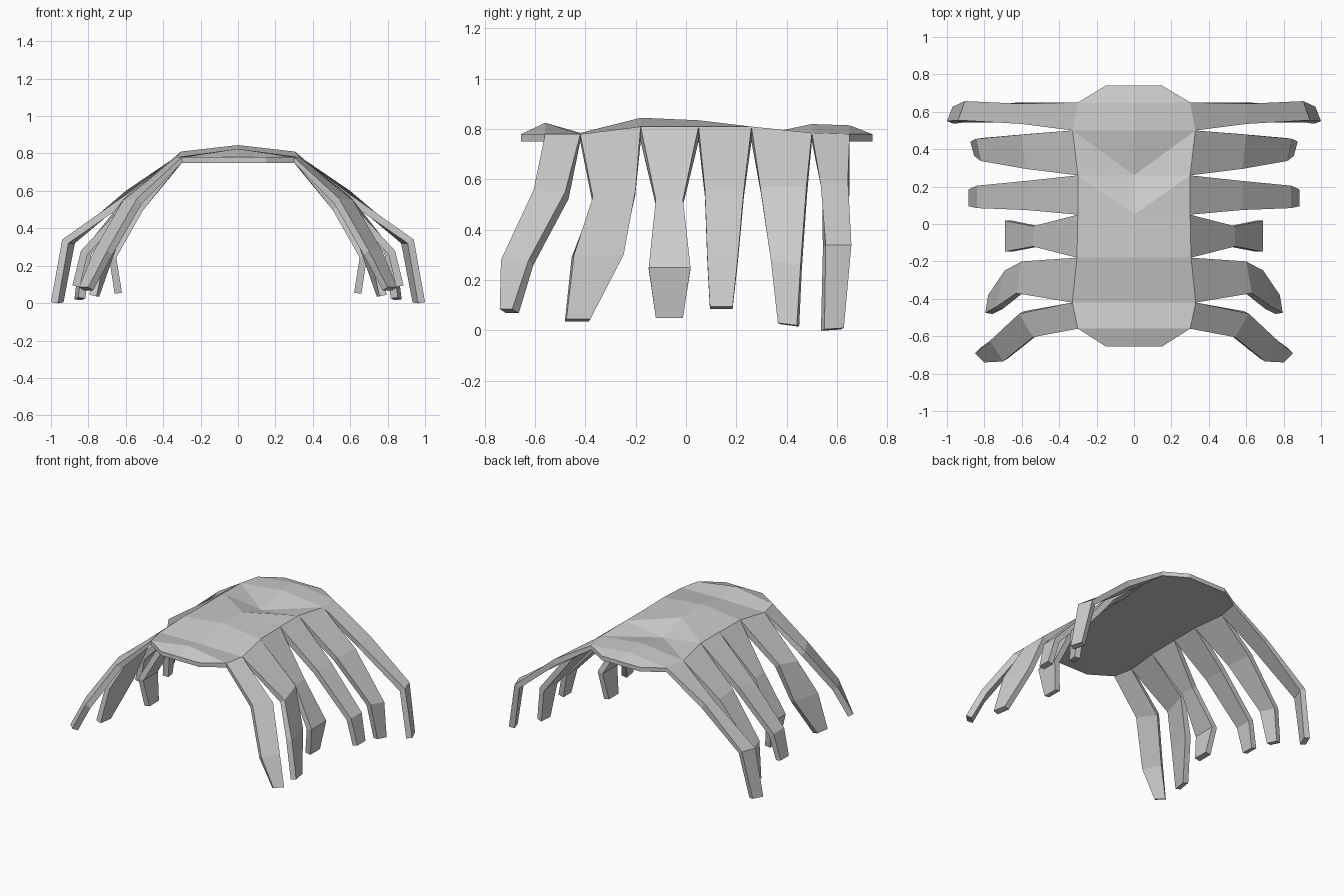
import bpy, bmesh
from mathutils import Vector

if "Cube" in bpy.data.objects:
    bpy.data.objects.remove(bpy.data.objects["Cube"])

BOTTOM = 0.75


def make(name, bm):
    bmesh.ops.recalc_face_normals(bm, faces=bm.faces)
    me = bpy.data.meshes.new(name)
    bm.to_mesh(me)
    bm.free()
    ob = bpy.data.objects.new(name, me)
    bpy.context.collection.objects.link(ob)
    m = ob.modifiers.new("Mirror", 'MIRROR')
    m.use_axis[0] = True
    return ob


# Body shell: y, half width, edge height, ridge height
rows = [(-0.655, 0.15, 0.78, 0.78), (-0.56, 0.30, 0.78, 0.825),
        (-0.42, 0.33, 0.78, 0.785), (-0.18, 0.305, 0.81, 0.845),
        (0.05, 0.30, 0.81, 0.835), (0.26, 0.30, 0.81, 0.77),
        (0.50, 0.328, 0.785, 0.82), (0.65, 0.30, 0.78, 0.815),
        (0.74, 0.15, 0.78, 0.78)]
bm = bmesh.new()
ring = []
for y, w, edge, ridge in rows:
    ring.append([bm.verts.new(p) for p in
                 ((0, y, ridge), (w, y, edge), (w, y, BOTTOM), (0, y, BOTTOM))])
for i, (a, b) in enumerate(zip(ring, ring[1:])):
    # the dip in the back is split along its creases
    if i in (4, 5):
        if i == 4:
            bm.faces.new((a[0], a[1], b[1]))
            bm.faces.new((a[0], b[1], b[0]))
        else:
            bm.faces.new((a[0], a[1], b[1]))
            bm.faces.new((a[0], b[1], b[0]))
    else:
        bm.faces.new((a[0], a[1], b[1], b[0]))
    for k in (1, 2):
        bm.faces.new((a[k], a[k + 1], b[k + 1], b[k]))
bm.faces.new(ring[0])
bm.faces.new(ring[-1])
make("body_shell", bm)


# Legs: flat bent straps rooted on one segment of the body edge
def leg(name, seg, stations, t=0.04):
    root = [(rows[i][1], rows[i][0], rows[i][2]) for i in (seg, seg + 1)]
    pairs = [tuple(map(Vector, root))] + [(Vector(a), Vector(b)) for a, b in stations]
    mids = [(a + b) / 2 for a, b in pairs]
    bm = bmesh.new()
    secs = []
    for i, (a, b) in enumerate(pairs):
        d = Vector()
        if i > 0:
            d += (mids[i] - mids[i - 1]).normalized()
        if i < len(pairs) - 1:
            d += (mids[i + 1] - mids[i]).normalized()
        n = (b - a).cross(d).normalized() * t
        if i == 0:
            ia, ib = Vector((a.x, a.y, BOTTOM)), Vector((b.x, b.y, BOTTOM))
        else:
            ia, ib = a + n, b + n
        secs.append([bm.verts.new(p) for p in (a, b, ib, ia)])
    for s, e in zip(secs, secs[1:]):
        for k in range(4):
            j = (k + 1) % 4
            bm.faces.new((s[k], s[j], e[j], e[k]))
    bm.faces.new(secs[0])
    bm.faces.new(secs[-1])
    make(name, bm)


# each station: front edge point, rear edge point (mid, knee, tip)
leg("front_leg", 1, [((0.54, -0.605, 0.56), (0.615, -0.48, 0.55)),
                     ((0.70, -0.735, 0.28), (0.77, -0.625, 0.28)),
                     ((0.80, -0.74, 0.085), (0.85, -0.69, 0.085))])
leg("second_leg", 2, [((0.63, -0.37, 0.53), (0.60, -0.20, 0.56)),
                      ((0.74, -0.445, 0.30), (0.69, -0.248, 0.30)),
                      ((0.795, -0.475, 0.045), (0.78, -0.38, 0.045))])
leg("third_leg", 3, [((0.54, -0.12, 0.52), (0.54, -0.012, 0.52)),
                     ((0.69, -0.148, 0.25), (0.69, 0.018, 0.25)),
                     ((0.66, -0.12, 0.05), (0.66, -0.012, 0.05))])
leg("fourth_leg", 4, [((0.58, 0.075, 0.56), (0.58, 0.23, 0.56)),
                      ((0.84, 0.085, 0.28), (0.84, 0.205, 0.28)),
                      ((0.885, 0.095, 0.095), (0.885, 0.185, 0.095))])
leg("fifth_leg", 5, [((0.58, 0.295, 0.57), (0.60, 0.478, 0.57)),
                     ((0.82, 0.337, 0.28), (0.845, 0.455, 0.26)),
                     ((0.855, 0.365, 0.03), (0.875, 0.44, 0.02))])
leg("rear_leg", 6, [((0.60, 0.535, 0.58), (0.60, 0.643, 0.60)),
                    ((0.94, 0.555, 0.34), (0.905, 0.657, 0.34)),
                    ((1.0, 0.55, 0.005), (0.97, 0.627, 0.01))])
